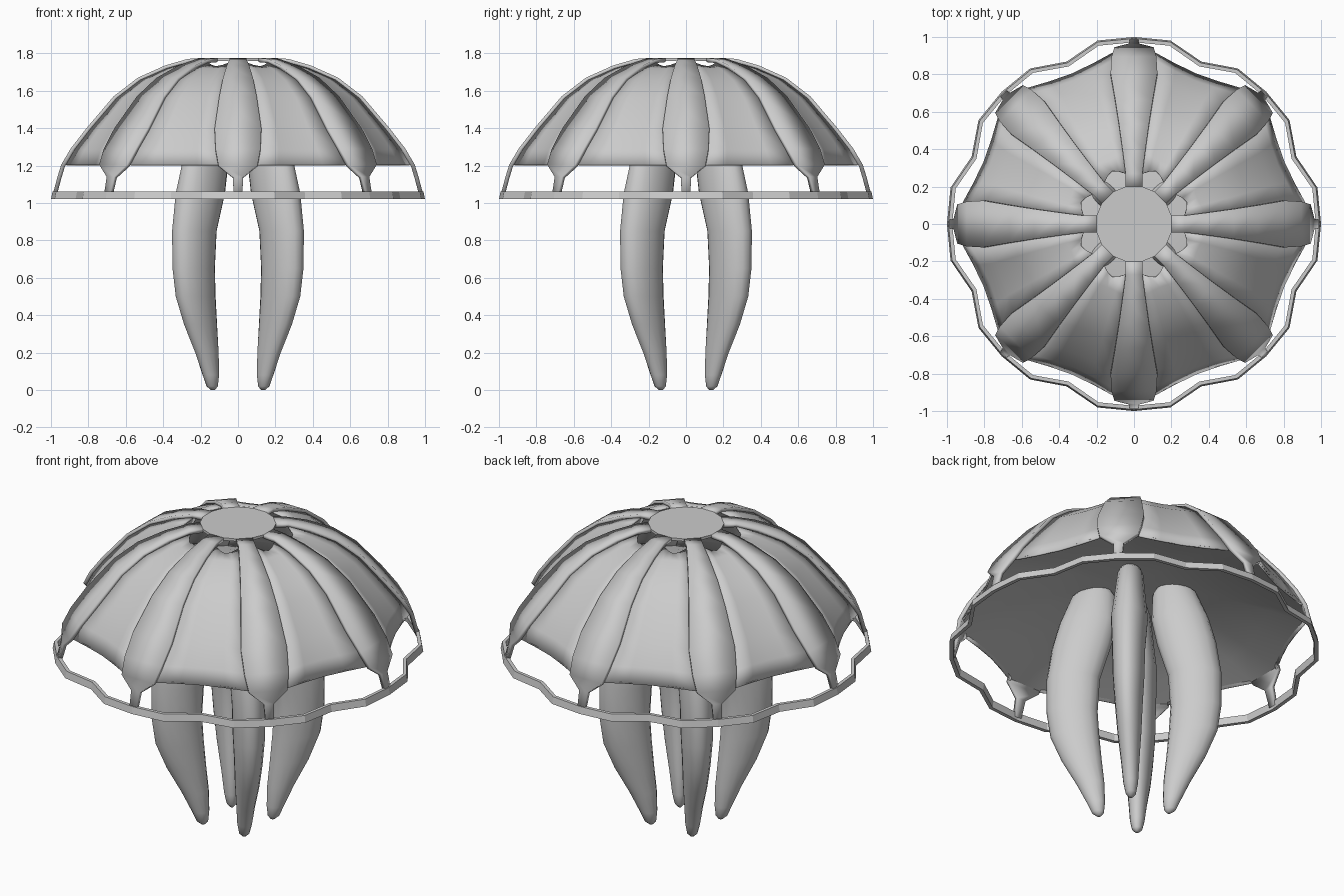
import bpy, math
from math import sin, cos, pi
from mathutils import Vector, Matrix

if "Cube" in bpy.data.objects:
    bpy.data.objects.remove(bpy.data.objects["Cube"])


def make(name, verts, faces, thick=0, smooth=True, angle=35):
    me = bpy.data.meshes.new(name)
    me.from_pydata([tuple(v) for v in verts], [], faces)
    me.update()
    ob = bpy.data.objects.new(name, me)
    bpy.context.collection.objects.link(ob)
    if thick:
        m = ob.modifiers.new("thickness", 'SOLIDIFY')
        m.thickness = thick
        m.offset = -1
    if smooth:
        bpy.ops.object.select_all(action='DESELECT')
        ob.select_set(True)
        bpy.context.view_layer.objects.active = ob
        bpy.ops.object.shade_smooth_by_angle(angle=math.radians(angle))
    return ob


def loft(rows, closed=False):
    n = len(rows[0])
    verts = [p for r in rows for p in r]
    faces = []
    for i in range(len(rows) - 1):
        for j in range(n if closed else n - 1):
            k = (j + 1) % n
            faces.append((i * n + j, (i + 1) * n + j, (i + 1) * n + k, i * n + k))
    return verts, faces


def polar(r, a, z):
    return Vector((r * cos(a), r * sin(a), z))


# Rib outline: radius, height, half width
RIB = [(0.20, 1.775, .045), (0.27, 1.77, .045), (0.39, 1.735, .06), (0.535, 1.67, .08),
       (0.665, 1.57, .10), (0.81, 1.40, .125), (0.895, 1.29, .12), (0.945, 1.205, .105),
       (0.965, 1.14, .028), (0.992, 1.04, .022)]

# Eight raised ribs and the panels between them
for i in range(8):
    rot = Matrix.Rotation(i * pi / 4, 3, 'Z')
    nxt = Matrix.Rotation((i + 1) * pi / 4, 3, 'Z')
    rows = [[rot @ Vector((r, -w, z)), rot @ Vector((r, w, z))] for r, z, w in RIB]
    make(f"rib_{i + 1}", *loft(rows), thick=0.022)

    mid = Vector((cos((i + .5) * pi / 4), sin((i + .5) * pi / 4), 0))
    rows = []
    for r, z, w in RIB[1:8]:
        first = r < 0.3
        pr = r if first else r * 0.975
        pz = z - 0.018 * (1 - r) / 0.7
        a = rot @ Vector((pr, w, pz))
        b = nxt @ Vector((pr, -w, pz))
        sag = -0.04 if first else 0.022 * r
        drop = 0.02 if first else 0
        row = []
        for j in range(5):
            t = j / 4
            f = 1 - abs(2 * t - 1) ** 1.5
            row.append(a.lerp(b, t) - mid * sag * f - Vector((0, 0, drop * f)))
        rows.append(row)
    make(f"bell_panel_{i + 1}", *loft(rows), thick=0.01)

# Flat hub plate on top
hub = []
for i in range(8):
    for s in (-1, 1):
        hub.append(polar(math.hypot(.2, .045), i * pi / 4 + s * math.atan2(.045, .2), 1.775))
make("crown_hub", hub, [tuple(range(16))], thick=0.015, smooth=False)

# Shallow underside of the bell, following the scalloped panel edge
edge = []
for i in range(8):
    a = i * pi / 4
    edge += [(0.925, a - .11), (0.925, a + .11), (0.865, a + pi / 8)]
rows = [[polar(r * s, a, z) for r, a in edge]
        for s, z in ((.01, 1.40), (.25, 1.39), (.5, 1.36), (.8, 1.275), (1, 1.21))]
v, f = loft(rows, True)
f.append(tuple(range(len(edge))))
make("bell_underside", v, f, angle=60)

# Faceted rim ring, dipping inward between the ribs
rows = []
for dr, z in ((0, 1.02), (-.008, 1.06), (-.028, 1.06), (-.022, 1.02), (0, 1.02)):
    rows.append([polar((.94 if k % 4 == 2 else 1.0) + dr, k * pi / 16, z) for k in range(32)])
make("rim_ring", *loft(rows, True), smooth=False)

# Four flattened tentacles: height, radial centre, radial and sideways half width
ARM = [(1.44, .2, .05, .04), (1.36, .22, .12, .07), (1.2, .25, .155, .085), (1.05, .285, .16, .1),
       (.85, .33, .145, .09), (.65, .335, .138, .085), (.5, .32, .132, .075), (.35, .283, .108, .065),
       (.2, .235, .075, .05), (.08, .205, .048, .04), (.02, .195, .032, .028), (0, .19, .012, .01)]
for i in range(4):
    rot = Matrix.Rotation(pi / 4 + i * pi / 2, 3, 'Z')
    rows = [[rot @ Vector((c + a * cos(k * pi / 8), b * sin(k * pi / 8), z)) for k in range(16)]
            for z, c, a, b in ARM]
    v, f = loft(rows, True)
    f += [tuple(range(16)), tuple(reversed(range(len(v) - 16, len(v))))]
    make(f"tentacle_{i + 1}", v, f, angle=60)
